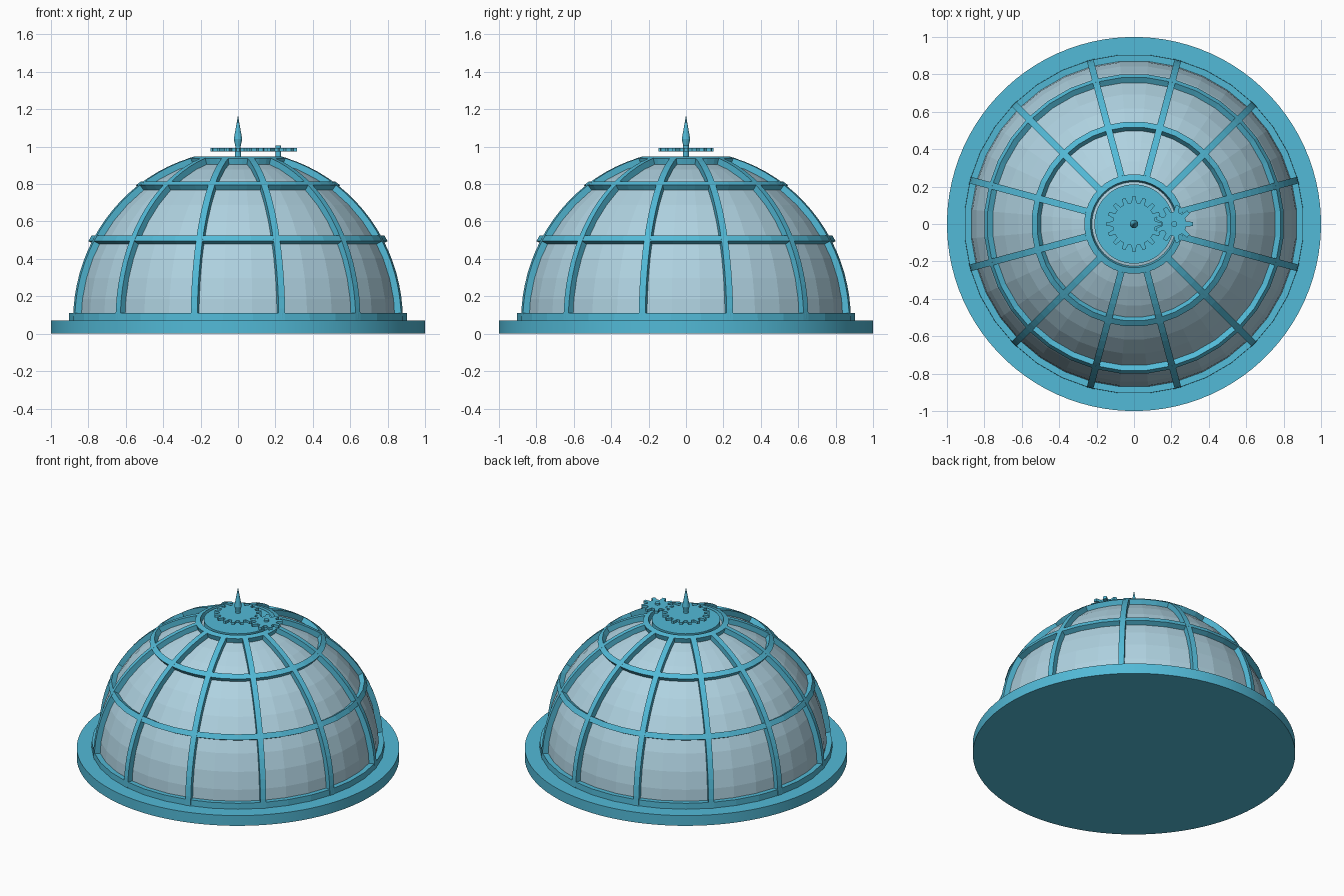
import bpy, bmesh
from math import sin, cos, pi, radians, tau
from mathutils import Matrix, Vector

if "Cube" in bpy.data.objects:
    bpy.data.objects.remove(bpy.data.objects["Cube"], do_unlink=True)

CENTRE_Z = 0.07      # centre of the dome sphere
GLASS_R = 0.875
INNER_R, OUTER_R = 0.862, 0.908   # depth of the frame bars
SIDES = 36


def material(name, colour):
    m = bpy.data.materials.new(name)
    m.use_nodes = True
    m.diffuse_color = colour
    m.node_tree.nodes["Principled BSDF"].inputs["Base Color"].default_value = colour
    return m


frame_blue = material("frame blue", (0.085, 0.49, 0.68, 1))
glass_blue = material("pale glass blue", (0.43, 0.645, 0.75, 1))


def finish(bm, name, mat, smooth=False):
    bmesh.ops.remove_doubles(bm, verts=bm.verts, dist=1e-5)
    bmesh.ops.recalc_face_normals(bm, faces=bm.faces)
    mesh = bpy.data.meshes.new(name)
    bm.to_mesh(mesh)
    bm.free()
    mesh.materials.append(mat)
    obj = bpy.data.objects.new(name, mesh)
    bpy.context.collection.objects.link(obj)
    if smooth:
        bpy.ops.object.select_all(action='DESELECT')
        obj.select_set(True)
        bpy.context.view_layer.objects.active = obj
        bpy.ops.object.shade_smooth_by_angle(angle=radians(30))
    return obj


def lathe(name, profile, mat, sides=SIDES, closed=False, at=(0, 0), smooth=False):
    """Spin (radius, z) points about a vertical axis."""
    bm = bmesh.new()
    start = pi / sides
    pts = [bm.verts.new((r * cos(start), r * sin(start), z)) for r, z in profile]
    pairs = list(zip(pts, pts[1:])) + ([(pts[-1], pts[0])] if closed else [])
    edges = [bm.edges.new(p) for p in pairs]
    bmesh.ops.spin(bm, geom=pts + edges, cent=(0, 0, 0), axis=(0, 0, 1),
                   angle=tau, steps=sides)
    bmesh.ops.translate(bm, verts=bm.verts, vec=(*at, 0))
    return finish(bm, name, mat, smooth)


def on_sphere(radius, elevation):
    return radius * cos(elevation), CENTRE_Z + radius * sin(elevation)


def hoop(name, degrees, half_width):
    """Horizontal frame bar following the dome."""
    e, d = radians(degrees), half_width / OUTER_R
    section = [on_sphere(INNER_R, e - d), on_sphere(OUTER_R, e - d),
               on_sphere(OUTER_R, e + d), on_sphere(INNER_R, e + d)]
    lathe(name, section, frame_blue, closed=True)


def rib(name, angle, width=0.036, steps=18, top=73):
    """Vertical frame bar with a constant rectangular section."""
    bm = bmesh.new()
    turn = Matrix.Rotation(angle, 3, 'Z')
    rows = []
    for i in range(steps + 1):
        e = radians(top) * i / steps
        row = []
        for radius, side in ((INNER_R, -1), (OUTER_R, -1), (OUTER_R, 1), (INNER_R, 1)):
            r, z = on_sphere(radius, e)
            row.append(bm.verts.new(turn @ Vector((r, side * width / 2, z))))
        rows.append(row)
    for a, b in zip(rows, rows[1:]):
        for k in range(4):
            n = (k + 1) % 4
            bm.faces.new((a[k], a[n], b[n], b[k]))
    bm.faces.new(rows[0])
    bm.faces.new(rows[-1])
    finish(bm, name, frame_blue)


def gear(name, x, teeth, root, tip, z0, z1, phase=0):
    """Flat toothed wheel."""
    bm = bmesh.new()
    pitch = tau / teeth
    outline = []
    for t in range(teeth):
        for part, r in ((-0.30, root), (-0.16, tip), (0.16, tip), (0.30, root)):
            a = phase + (t + part) * pitch
            outline.append(bm.verts.new((x + r * cos(a), r * sin(a), z0)))
    face = bm.faces.new(outline)
    up = bmesh.ops.extrude_face_region(bm, geom=[face])["geom"]
    bmesh.ops.translate(bm, verts=[v for v in up if isinstance(v, bmesh.types.BMVert)],
                        vec=(0, 0, z1 - z0))
    finish(bm, name, frame_blue)


# Base plate
lathe("base_plate", [(0, 0), (1, 0), (1, 0.07), (0, 0.07)], frame_blue, 96, smooth=True)

# Glass dome
lathe("glass_dome", [on_sphere(GLASS_R, pi / 2 * i / 12) for i in range(13)], glass_blue)

# Frame
hoop("base_hoop", 1.3, 0.02)
hoop("lower_hoop", 29, 0.018)
hoop("upper_hoop", 54, 0.018)
hoop("crown_hoop", 74, 0.017)
for i in range(12):
    rib(f"rib_{i + 1}", radians(15 + 30 * i))

# Crown plate under the gears
lathe("crown_plate", [(0, 0.89), (0.212, 0.89), (0.212, 0.947), (0, 0.947)],
      frame_blue, 48, smooth=True)

# Gears and small axle
gear("large_gear", 0, 16, 0.115, 0.148, 0.975, 0.993)
gear("small_gear", 0.215, 9, 0.066, 0.1, 0.975, 0.993, phase=pi / 9 + pi)
lathe("small_axle", [(0, 0.92), (0.016, 0.92), (0.016, 1.005), (0, 1.005)],
      frame_blue, 16, at=(0.215, 0))

# Spire
lathe("spire", [(0, 0.94), (0.018, 0.94), (0.014, 1.0), (0.023, 1.04), (0, 1.168)],
      frame_blue, 16)
